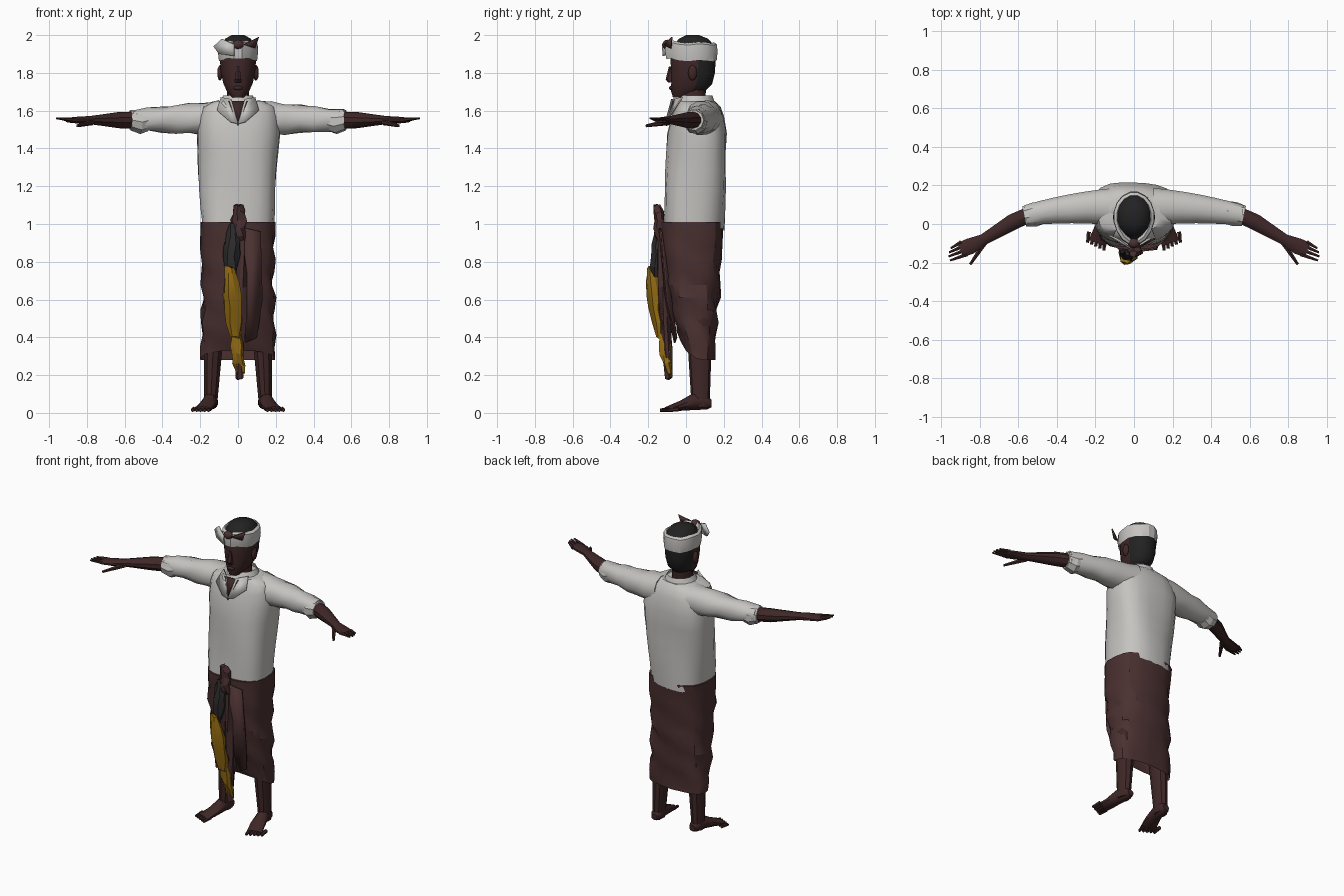
import bpy, bmesh, math, random
from mathutils import Vector

random.seed(4)
if "Cube" in bpy.data.objects:
    bpy.data.objects.remove(bpy.data.objects["Cube"])
UP = Vector((0, 0, 1))
SIDES = {"left": 1, "right": -1}


def material(name, *rgb):
    m = bpy.data.materials.new(name)
    m.use_nodes = True
    color = (*rgb, 1)
    m.diffuse_color = color
    m.node_tree.nodes["Principled BSDF"].inputs["Base Color"].default_value = color
    return m


skin = material("dark skin", .05, .02, .02)
maroon = material("maroon cloth", .07, .03, .03)
white = material("white cotton", .56, .55, .53)
black = material("black hair", .016, .016, .017)
gold = material("gold cloth", .3, .15, .006)
charcoal = material("charcoal cloth", .026, .024, .025)


def finish(name, bm, mats, rule=None, angle=35):
    bmesh.ops.recalc_face_normals(bm, faces=bm.faces)
    if rule:
        for face in bm.faces:
            face.material_index = rule(face.calc_center_median())
    mesh = bpy.data.meshes.new(name)
    bm.to_mesh(mesh)
    bm.free()
    for m in mats:
        mesh.materials.append(m)
    ob = bpy.data.objects.new(name, mesh)
    bpy.context.collection.objects.link(ob)
    bpy.ops.object.select_all(action="DESELECT")
    bpy.context.view_layer.objects.active = ob
    ob.select_set(True)
    bpy.ops.object.shade_smooth_by_angle(angle=math.radians(angle))
    return ob


def loft(name, rings, mats, n=12, power=1, warp=None, rule=None, caps=(True, True), angle=35):
    """Skin rings of (center, half axis u, half axis v); power below one squares them off."""
    bm = bmesh.new()
    loops = []
    for center, u, v in rings:
        loop = []
        for i in range(n):
            a = math.tau * (i + .5) / n
            ca, sa = math.cos(a), math.sin(a)
            p = center + u * math.copysign(abs(ca) ** power, ca) + v * math.copysign(abs(sa) ** power, sa)
            loop.append(bm.verts.new(warp(p, a) if warp else p))
        loops.append(loop)
    for low, high in zip(loops, loops[1:]):
        for i in range(n):
            j = (i + 1) % n
            bm.faces.new((low[i], low[j], high[j], high[i]))
    for loop, wanted in zip((loops[0], loops[-1]), caps):
        if wanted:
            bm.faces.new(loop)
    return finish(name, bm, mats, rule, angle)


def level(z, front, back, half, x=0):
    """Horizontal ring given by its height, front and back limits and half width."""
    return Vector((x, (front + back) / 2, z)), Vector((half, 0, 0)), Vector((0, (back - front) / 2, 0))


def levels(*rows):
    return [level(*row) for row in rows]


def tube(side, *points):
    """Rings along a path of (x, y, z, half width, half height), mirrored by side."""
    centers = [Vector((p[0] * side, p[1], p[2])) for p in points]
    rings = []
    for i, p in enumerate(points):
        along = centers[min(i + 1, len(centers) - 1)] - centers[max(i - 1, 0)]
        along.z = 0
        rings.append((centers[i], along.normalized().cross(UP) * p[3], UP * p[4]))
    return rings


def steps(count):
    return [i / count for i in range(count + 1)]


def blob(name, center, radii, mat):
    bm = bmesh.new()
    bmesh.ops.create_icosphere(bm, subdivisions=2, radius=1)
    bmesh.ops.scale(bm, vec=radii, verts=bm.verts)
    bmesh.ops.translate(bm, vec=center, verts=bm.verts)
    return finish(name, bm, [mat])


def plate(name, mat, *corners, side=1):
    bm = bmesh.new()
    bm.faces.new([bm.verts.new((x * side, y, z)) for x, y, z in corners])
    ob = finish(name, bm, [mat])
    mod = ob.modifiers.new("thickness", "SOLIDIFY")
    mod.thickness, mod.offset = .008, 0


# Shirt body, with a loose hem and soft creases
def crease(p, a):
    amount = .006 * math.sin(3 * a + 9 * p.z)
    hem = .015 * math.sin(2 * a + 1) if p.z < 1 else 0
    return p + Vector((math.cos(a) * amount, math.sin(a) * amount, hem))


trunk = [level(.98 + .5 * t, -.125 + .03 * t, .2 + .02 * t, .19 + .03 * t) for t in steps(5)]
shoulders = levels((1.57, -.075, .2, .21), (1.62, -.06, .18, .19), (1.65, -.045, .15, .13))
loft("shirt_body", trunk + shoulders, [white], n=20, power=.75, warp=crease, caps=(False, True))

# Open neck, collar stand and collar flaps
plate("neck_opening", skin, (0, -.106, 1.52), (.05, -.066, 1.65), (-.05, -.066, 1.65))
loft("collar_stand", levels((1.62, -.06, .16, .115), (1.68, -.03, .14, .08)), [white],
     n=14, caps=(False, False))
for tag, side in SIDES.items():
    plate(tag + "_collar_flap", white, (.035, -.075, 1.66), (0, -.11, 1.53), (.04, -.105, 1.54),
          (.11, -.07, 1.6), (.09, -.02, 1.67), side=side)

# Arms: sleeve, rolled cuff, forearm and hand
for tag, side in SIDES.items():
    sleeve = [(.1 + .46 * t, .09 - .045 * t * t, 1.56 - .01 * t, .1 - .045 * t, .095 - .04 * t)
              for t in steps(6)]
    loft(tag + "_sleeve", tube(side, *sleeve), [white], power=.9,
         warp=lambda p, a: p + UP * .006 * math.sin(2 * a + 30 * p.x))
    loft(tag + "_cuff", tube(side, (.48, .06, 1.55, .06, .06), (.52, .05, 1.54, .065, .065),
                             (.57, .04, 1.55, .055, .055)), [white], n=9, angle=20)
    loft(tag + "_forearm", tube(side, (.54, .05, 1.55, .043, .045), (.63, .01, 1.55, .044, .043),
                                (.78, -.08, 1.55, .03, .022), (.85, -.115, 1.55, .044, .018),
                                (.9, -.135, 1.55, .042, .013)), [skin], n=10)
    for k in range(4):
        off = (k - 1.5) * .021
        tip = .965 - .008 * abs(k - 1.3)
        loft(tag + "_finger", tube(side, (.88 + off / 2, off - .125, 1.55, .012, .011),
                                   (tip, off - .158, 1.56, .006, .005)), [skin], n=6)
    loft(tag + "_thumb", tube(side, (.77, -.09, 1.54, .016, .017), (.85, -.21, 1.52, .008, .008)),
         [skin], n=6)


# Sarong with draped folds and a hem that lifts at the front
def drape(p, a):
    fade = max(0, 1 - abs(p.z - .6) / .4)
    amount = .014 * fade * math.sin(3 * a + 34 * p.z) + random.uniform(-.005, .005)
    lift = .05 * max(0, -math.sin(a)) * max(0, 1 - (p.z - .28) / .2)
    return p + Vector((math.cos(a) * amount, math.sin(a) * amount, lift))


sarong = [level(1.01 - .73 * t, .13 * t * t - .13, .2 - .05 * t, .2 - .01 * math.sin(math.pi * t))
          for t in steps(11)]
loft("sarong", sarong, [maroon], n=22, power=.72, warp=drape, caps=(True, False), angle=28)
plate("sarong_overlap", maroon, (.03, -.14, .98), (.12, -.13, .96), (.13, -.1, .6),
      (.1, -.05, .4), (.04, -.06, .37), (.03, -.11, .6))

# Legs, feet and toes
for tag, side in SIDES.items():
    leg = [level(.5 - .47 * t, .03 * t, .14 - .015 * t, .06 - .025 * t, side * (.125 + .02 * t))
           for t in steps(5)]
    loft(tag + "_leg", leg, [skin], n=10)
    loft(tag + "_foot", tube(side, (.14, .135, .05, .022, .02), (.14, .11, .055, .036, .037),
                             (.15, .04, .06, .038, .045), (.165, -.03, .038, .046, .027),
                             (.19, -.1, .02, .05, .013)), [skin], n=10)
    for k in range(5):
        x, y = .15 + .021 * k, .01 * k
        loft(tag + "_toe", tube(side, (x, y - .08, .02, .012, .013), (x + .007, y - .137, .014, .009, .009)),
             [skin], n=6)


# Hanging waist cloths: crumpled strips of several colours
def crumple(p, a):
    return p + Vector([random.uniform(-.009, .009) for axis in range(3)])


def strip(name, mat, top, bottom, half, depth):
    rings = []
    for t in steps(5):
        swell = .6 + .4 * math.sin(math.pi * t)
        center = Vector(top).lerp(Vector(bottom), t)
        rings.append((center, Vector((half * swell, 0, 0)), Vector((0, depth * swell, 0))))
    loft(name, rings, [mat], n=8, warp=crumple, angle=20)


strip("sash_knot", maroon, (0, -.15, 1.1), (.01, -.13, .9), .04, .03)
strip("long_sash", maroon, (.02, -.14, 1), (.01, -.09, .18), .028, .026)
strip("dark_fold", charcoal, (-.02, -.14, 1), (-.04, -.16, .72), .045, .035)
strip("gold_fold", gold, (-.045, -.18, .77), (-.02, -.14, .4), .05, .04)
strip("gold_tail", gold, (-.01, -.13, .46), (.01, -.09, .21), .036, .03)
strip("dark_tail", charcoal, (0, -.13, .66), (0, -.1, .33), .022, .03)

# Neck and head; hair covers the back and crown
loft("neck", levels((1.58, -.06, .1, .07), (1.66, -.035, .105, .06), (1.75, -.02, .11, .06)), [skin])
loft("head", levels((1.67, -.07, .02, .032), (1.7, -.08, .1, .058), (1.74, -.08, .14, .078),
                    (1.8, -.08, .155, .092), (1.88, -.085, .16, .098), (1.94, -.07, .155, .092),
                    (1.98, -.04, .12, .07), (2, 0, .07, .035)),
     [skin, black], n=16, power=.9, rule=lambda c: int(c.z > 1.92 or (c.y > .06 and c.z > 1.7)))
loft("nose", levels((1.75, -.095, -.06, .02), (1.765, -.108, -.06, .02), (1.835, -.09, -.06, .009)),
     [skin], n=6)
blob("lips", (0, -.075, 1.72), (.027, .016, .012), skin)
for tag, side in SIDES.items():
    blob(tag + "_ear", (.095 * side, .035, 1.8), (.015, .024, .042), skin)


# Wrapped headcloth, rising to a peak at the front, with its loose ends
def wrap(p, a):
    peak = max(0, -math.sin(a)) ** 3
    return p + Vector((0, -.02 * peak, .012 * peak + .004 * math.sin(5 * a)))


loft("headcloth", levels((1.865, -.088, .165, .103), (1.91, -.095, .17, .108), (1.95, -.09, .165, .106),
                         (1.96, -.075, .15, .09), (1.94, -.06, .14, .08)),
     [white], n=16, warp=wrap, caps=(False, False), angle=25)
plate("headcloth_fold", white, (-.02, -.12, 1.89), (-.1, -.08, 1.9), (-.128, -.06, 1.94),
      (-.085, -.08, 1.98), (-.02, -.125, 1.95))
plate("headcloth_tip", maroon, (.03, -.115, 1.95), (.09, -.08, 1.93), (.11, -.075, 1.99))
blob("headcloth_knot", (0, -.1, 1.95), (.032, .026, .026), maroon)
